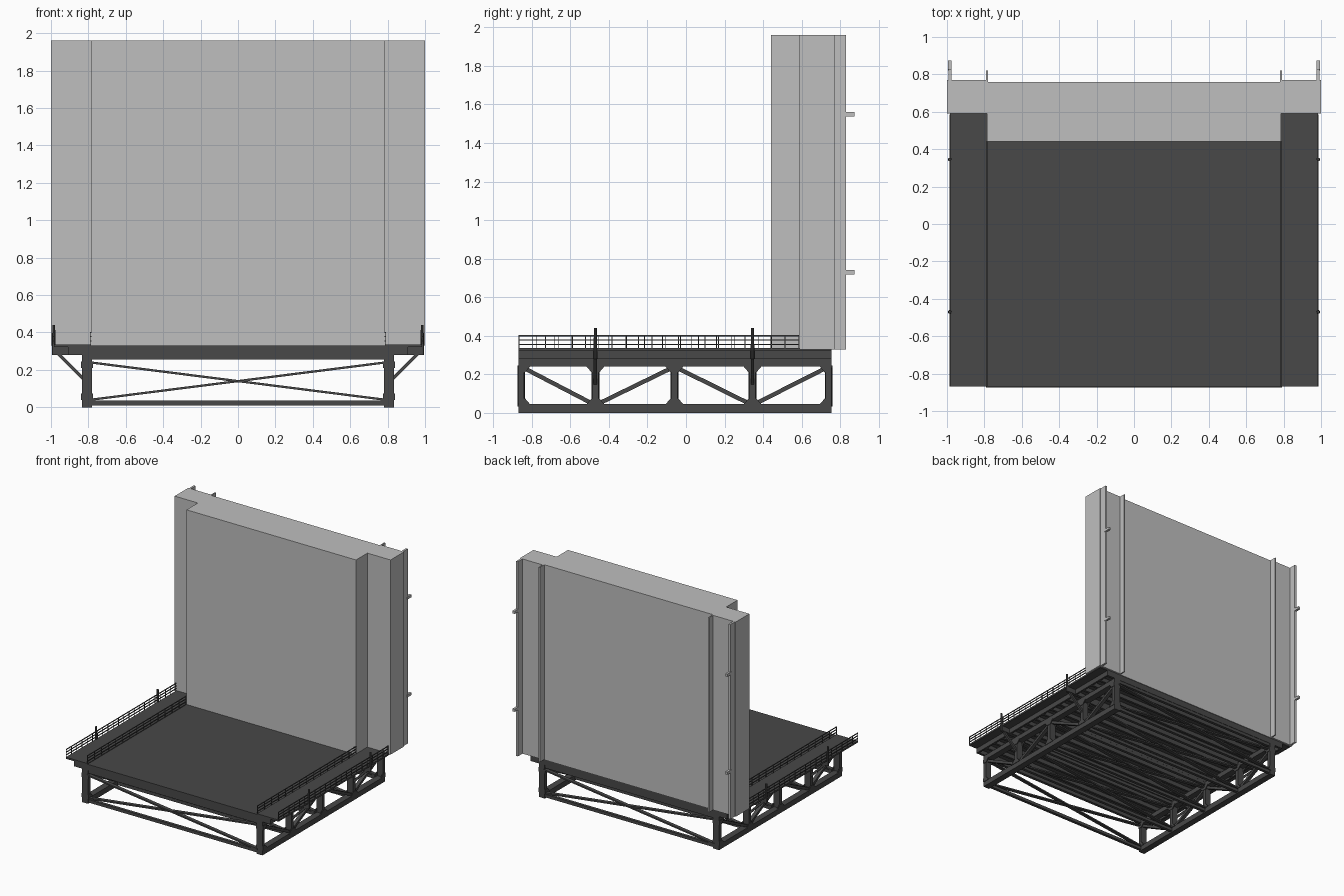
import bpy, bmesh, math
from mathutils import Vector, Matrix

if "Cube" in bpy.data.objects:
    bpy.data.objects.remove(bpy.data.objects["Cube"], do_unlink=True)


def material(name, value):
    m = bpy.data.materials.new(name)
    m.use_nodes = True
    m.diffuse_color = (value, value, value, 1)
    m.node_tree.nodes["Principled BSDF"].inputs["Base Color"].default_value = (value, value, value, 1)
    return m


wall_grey = material("pale grey panel", 0.52)
steel = material("dark steel", 0.065)


class Part:
    """Collects simple solids into one named object."""

    def __init__(self, name, mat):
        self.name, self.mat, self.bm = name, mat, bmesh.new()

    def box(self, x0, x1, y0, y1, z0, z1):
        centre = Vector((x0 + x1, y0 + y1, z0 + z1)) / 2
        size = (abs(x1 - x0), abs(y1 - y0), abs(z1 - z0), 1)
        bmesh.ops.create_cube(self.bm, size=1, matrix=Matrix.Translation(centre) @ Matrix.Diagonal(size))

    def bar(self, a, b, width, depth):
        a, b = Vector(a), Vector(b)
        rot = (b - a).to_track_quat('Z', 'Y').to_matrix().to_4x4()
        size = Matrix.Diagonal((width, depth, (b - a).length, 1))
        bmesh.ops.create_cube(self.bm, size=1, matrix=Matrix.Translation((a + b) / 2) @ rot @ size)

    def prism(self, outline, direction):
        face = self.bm.faces.new([self.bm.verts.new(p) for p in outline])
        new = bmesh.ops.extrude_face_region(self.bm, geom=[face])["geom"]
        moved = [v for v in new if isinstance(v, bmesh.types.BMVert)]
        bmesh.ops.translate(self.bm, verts=moved, vec=direction)

    def finish(self):
        bmesh.ops.recalc_face_normals(self.bm, faces=self.bm.faces)
        mesh = bpy.data.meshes.new(self.name)
        self.bm.to_mesh(mesh)
        self.bm.free()
        mesh.materials.append(self.mat)
        bpy.context.collection.objects.link(bpy.data.objects.new(self.name, mesh))


FRONT, BACK = -0.87, 0.755
STATIONS = [FRONT + 0.015, -0.47, -0.06, 0.345, BACK - 0.015]
BRACKETS = (STATIONS[1], STATIONS[3])

# Upright panel: stepped plan swept upward
panel = Part("upright_panel", wall_grey)
half = [(0.785, 0.76), (0.785, 0.77), (1.0, 0.77), (1.0, 0.59), (0.785, 0.59), (0.785, 0.44)]
plan = half + [(-x, y) for x, y in reversed(half)]
panel.prism([(x, y, 0.33) for x, y in plan], (0, 0, 1.63))
panel.finish()

# Deck plate with joists and edge beams
deck = Part("deck_plate", steel)
deck.box(-0.91, 0.91, FRONT, BACK, 0.315, 0.33)
deck.finish()
joists = Part("deck_joists", steel)
count = 17
for i in range(count):
    y = FRONT + 0.01 + (BACK - FRONT - 0.02) * i / (count - 1)
    joists.box(-0.91, 0.91, y - 0.01, y + 0.01, 0.28, 0.315)
joists.finish()

# Cross frames between the two trusses
cross = Part("cross_frames", steel)
for y in STATIONS:
    cross.box(-0.78, 0.78, y - 0.012, y + 0.012, 0.01, 0.035)
    cross.box(-0.78, 0.78, y - 0.012, y + 0.012, 0.255, 0.28)
    for s in (-1, 1):
        cross.bar((-0.79, y + s * 0.005, 0.14 - s * 0.1), (0.79, y + s * 0.005, 0.14 + s * 0.1), 0.03, 0.012)
cross.finish()

for side, s in (("left", 1), ("right", -1)):
    # Panel stiffeners and their lugs
    ribs = Part(side + "_panel_ribs", wall_grey)
    ribs.box(s * 0.78, s * 0.79, 0.755, 0.82, 0.33, 1.96)
    ribs.box(s * 0.975, s * 0.992, 0.765, 0.83, 0.33, 1.96)
    for z in (0.73, 1.55):
        ribs.box(s * 0.975, s * 0.995, 0.82, 0.873, z - 0.011, z + 0.011)
    ribs.finish()

    # Side truss: chords, posts, diagonals and gussets
    truss = Part(side + "_truss", steel)
    truss.box(s * 0.78, s * 0.835, FRONT, BACK, 0, 0.045)
    truss.box(s * 0.78, s * 0.835, FRONT, BACK, 0.24, 0.28)
    for i, y in enumerate(STATIONS):
        w = 0.015
        truss.box(s * 0.78, s * 0.835, y - w, y + w, 0.02, 0.27)
        for level, up in ((0.04, 1), (0.245, -1)):
            reach = [max(y - 0.05, FRONT), min(y + 0.05, BACK)]
            outline = [(reach[0], level), (reach[1], level),
                       (min(y + 0.02, BACK), level + up * 0.035), (max(y - 0.02, FRONT), level + up * 0.035)]
            for x in (0.776, 0.832):
                truss.prism([(s * x, a, b) for a, b in outline], (s * 0.007, 0, 0))
    for i in range(4):
        ends = (0.24, 0.04) if i % 2 == 0 else (0.04, 0.24)
        truss.bar((s * 0.807, STATIONS[i], ends[0]), (s * 0.807, STATIONS[i + 1], ends[1]), 0.03, 0.022)
    truss.finish()

    # Edge beam along the deck
    beam = Part(side + "_edge_beam", steel)
    beam.box(s * 0.895, s * 0.91, FRONT, BACK, 0.28, 0.33)
    beam.finish()

    # Walkway with outriggers
    walk = Part(side + "_walkway", steel)
    walk.box(s * 0.785, s * 0.985, FRONT, BACK, 0.322, 0.336)
    for y in BRACKETS:
        walk.box(s * 0.83, s * 0.985, y - 0.012, y + 0.012, 0.28, 0.325)
        walk.bar((s * 0.96, y, 0.285), (s * 0.825, y, 0.15), 0.018, 0.018)
    walk.finish()

    # Handrails on both walkway edges
    for edge, x, posts in (("outer", 0.983, 22), ("inner", 0.787, 15)):
        rail = Part(side + "_" + edge + "_railing", steel)
        end = 0.585 if edge == "outer" else 0.44
        for z in (0.355, 0.378, 0.4):
            rail.box(s * (x - 0.003), s * (x + 0.003), FRONT, end, z - 0.003, z + 0.003)
        for i in range(posts):
            y = FRONT + 0.003 + (end - FRONT - 0.006) * i / (posts - 1)
            rail.box(s * (x - 0.002), s * (x + 0.002), y - 0.002, y + 0.002, 0.33, 0.4)
        rail.finish()

    # Tall posts on the outer edge
    masts = Part(side + "_masts", steel)
    for y in BRACKETS:
        bmesh.ops.create_cone(masts.bm, cap_ends=True, segments=10, radius1=0.01, radius2=0.008,
                              depth=0.16, matrix=Matrix.Translation((s * 0.985, y, 0.36)))
    masts.finish()
